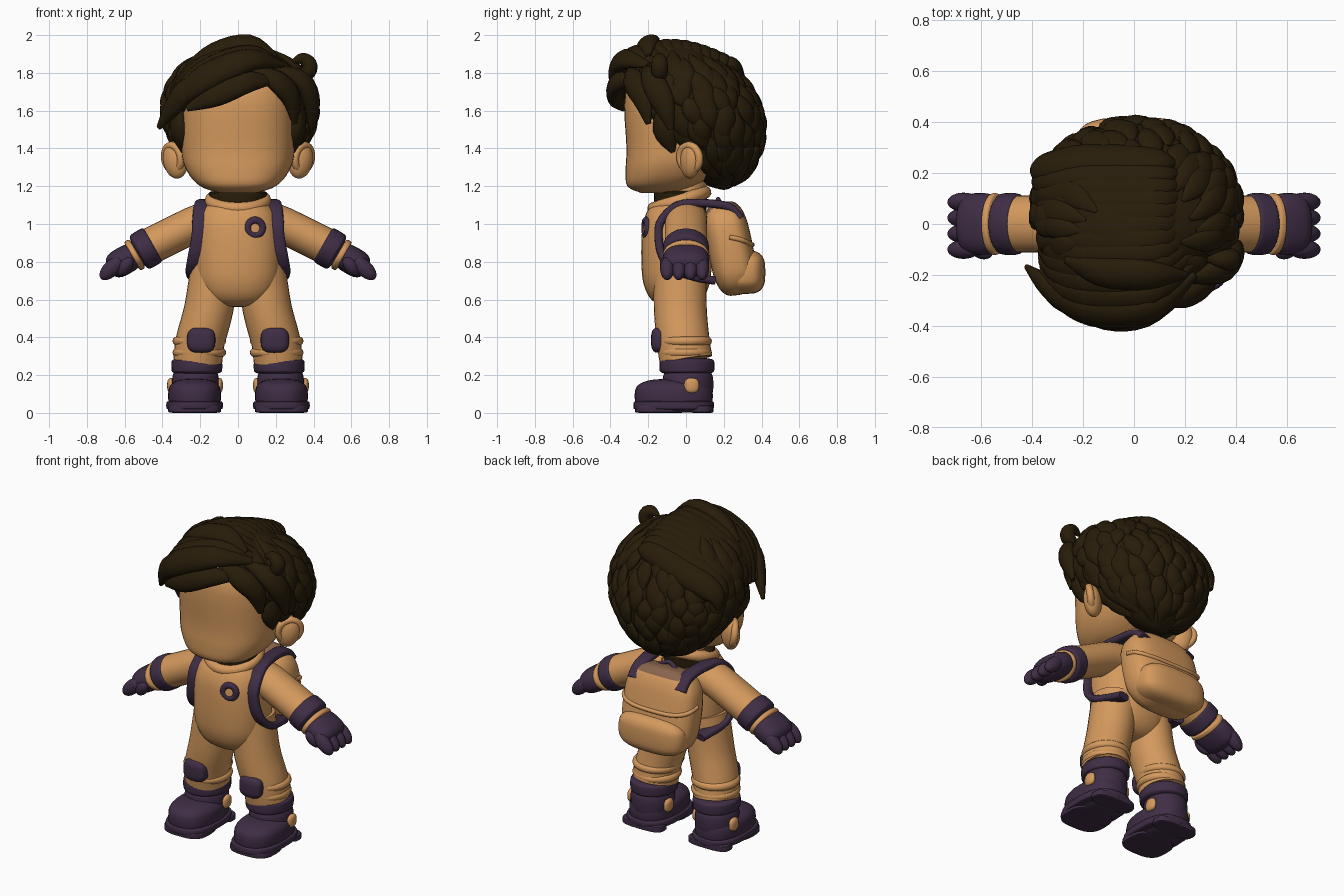
import bpy, bmesh, math, random
from mathutils import Vector

random.seed(4)
if "Cube" in bpy.data.objects:
    bpy.data.objects.remove(bpy.data.objects["Cube"], do_unlink=True)
made = []


def material(name, red, green, blue):
    mat = bpy.data.materials.new(name)
    mat.use_nodes = True
    colour = (red, green, blue, 1)
    mat.diffuse_color = colour
    mat.node_tree.nodes["Principled BSDF"].inputs["Base Color"].default_value = colour
    return mat


tan = material("tan", .66, .32, .11)
purple = material("dark purple", .05, .027, .06)
brown = material("dark brown", .021, .012, .003)
dull = material("dull brown", .25, .13, .075)


def smooth_rows(rows, steps=4):
    """Catmull-Rom interpolation of rows of (x, y, z, width, depth)."""
    rows = [Vector(row) for row in rows]
    padded = [rows[0]] + rows + [rows[-1]]
    result = []
    for a, b, c, d in zip(padded, padded[1:], padded[2:], padded[3:]):
        for i in range(steps):
            t = i / steps
            result.append(b + (c - a) * t / 2 + (a * 2 - b * 5 + c * 4 - d) * t * t / 2
                          + (b * 3 - a - c * 3 + d) * t ** 3 / 2)
    return result + [rows[-1]]


def signed_power(value, power):
    return math.copysign(abs(value) ** (2 / power), value)


def add_skin(bm, rows, power, ref, sides):
    """Loft superellipse rings: level ones if ref is None, otherwise across the path."""
    rows = smooth_rows(rows)
    centres = [Vector(row[:3]) for row in rows]
    last = len(rows) - 1
    rings = []
    for i, (row, centre) in enumerate(zip(rows, centres)):
        u, v = Vector((1, 0, 0)), Vector((0, 1, 0))
        if ref:
            tangent = (centres[min(i + 1, last)] - centres[max(i - 1, 0)]).normalized()
            u = tangent.cross(ref(centre)).normalized()
            v = u.cross(tangent)
        ring = []
        for k in range(sides):
            angle = math.tau * k / sides
            across = signed_power(math.cos(angle), power) * max(row[3], .002)
            along = signed_power(math.sin(angle), power) * max(row[4], .002)
            ring.append(bm.verts.new(centre + u * across + v * along))
        rings.append(ring)
    for low, high in zip(rings, rings[1:]):
        for k in range(sides):
            j = (k + 1) % sides
            bm.faces.new((low[k], low[j], high[j], high[k]))
    bm.faces.new(rings[0])
    bm.faces.new(rings[-1])


def part(name, mat, skins, power=2, ref=None, sides=28):
    bm = bmesh.new()
    for rows in skins:
        add_skin(bm, rows, power, ref, sides)
    bmesh.ops.recalc_face_normals(bm, faces=bm.faces)
    mesh = bpy.data.meshes.new(name)
    bm.to_mesh(mesh)
    bm.free()
    obj = bpy.data.objects.new(name, mesh)
    bpy.context.collection.objects.link(obj)
    mesh.materials.append(mat)
    made.append(obj)
    return obj


def pod(name, mat, centre, size, power=2, edge=2, rot=(0, 0, 0)):
    """Superellipsoid: power squares its outline, edge squares its profile."""
    rows = []
    for i in range(13):
        angle = math.pi * (i / 12 - .5)
        spread = signed_power(max(0, math.cos(angle)), edge)
        height = signed_power(math.sin(angle), edge)
        rows.append((0, 0, height * size[2], spread * size[0], spread * size[1]))
    obj = part(name, mat, [rows], power)
    obj.location, obj.rotation_euler = centre, rot
    return obj


def tube(name, mat, paths, width, depth, ref, taper=0.0, power=2, sides=16):
    """Tubes along paths, thinning towards both ends when taper is above zero."""
    skins = []
    for path in paths:
        rows = []
        for i, point in enumerate(path):
            thin = math.sin(math.pi * (.05 + .9 * i / (len(path) - 1))) ** taper
            rows.append((*point, width * thin, depth * thin))
        skins.append(rows)
    return part(name, mat, skins, power, ref, sides)


def hoop(name, mat, loc, major, minor, rot=(0, 0, 0)):
    bpy.ops.mesh.primitive_torus_add(location=loc, rotation=rot, major_radius=major,
                                     minor_radius=minor, major_segments=36)
    obj = bpy.context.object
    obj.name = name
    obj.data.materials.append(mat)
    made.append(obj)


def along_x(centre): return Vector((1, 0, 0))
def along_y(centre): return Vector((0, 1, 0))
def along_z(centre): return Vector((0, 0, 1))
def outward(centre): return centre - Vector((0, 0, 1.6))


# Head, neck and collar
part("head", tan, [[(0, -.14, 1.165, .1, .1), (0, -.13, 1.2, .2, .18), (0, -.08, 1.28, .27, .24),
                    (0, -.04, 1.4, .3, .275), (0, -.04, 1.7, .29, .28), (0, 0, 1.85, .2, .2)]], 2.5, sides=40)
pod("neck", tan, (0, 0, 1.15), (.12, .11, .1), edge=6)
pod("inner_collar", brown, (0, -.03, 1.12), (.155, .14, .055), edge=8)
hoop("collar", tan, (0, -.035, 1.125), .143, .033, (.3, 0, 0))

# Body
pod("torso", tan, (0, -.05, .85), (.23, .187, .29), 2.3, 3)
hoop("chest_badge", purple, (.09, -.21, .98), .04, .019, (math.pi / 2, 0, .2))

for s, side in ((1, "left"), (-1, "right")):
    # Ears
    pod(side + "_ear", tan, (s * .33, .025, 1.34), (.07, .05, .1), rot=(0, s * .15, s * .5))
    hoop(side + "_ear_rim", tan, (s * .345, .02, 1.35), .066, .021, (0, s * 1.7, -s * .7))

    # Legs, with folds above the boots
    tube(side + "_leg", tan, [[(s * .12, -.03, .78), (s * .155, -.03, .55), (s * .2, -.015, .38),
                               (s * .212, 0, .28)]], .13, .14, along_y, sides=28)
    for z in (.32, .38):
        hoop(side + "_trouser_fold", tan, (s * .205, -.005, z), .117, .025)
    pod(side + "_knee_patch", purple, (s * .195, -.14, .385), (.075, .045, .067), 3, 3)

    # Boots
    pod(side + "_boot_foot", purple, (s * .23, -.065, .09), (.14, .207, .09), 2.4, 3)
    pod(side + "_boot_ankle", purple, (s * .225, .01, .15), (.125, .135, .1), edge=3)
    pod(side + "_boot_cuff", purple, (s * .218, .005, .248), (.135, .146, .043), edge=5)
    pod(side + "_sole", purple, (s * .23, -.065, .04), (.15, .214, .025), 2.7, 6)
    for y, length, tread in ((-.15, .12, "toe"), (.085, .06, "heel")):
        pod(f"{side}_{tread}_tread", purple, (s * .23, y, .02), (.14, length, .02), 3, 8)
    for x, spot in ((.355, "outer"), (.1, "inner")):
        pod(f"{side}_{spot}_boot_button", tan, (s * x, .03, .145), (.02, .04, .04), edge=2.5)

    # Arms and gloves
    tube(side + "_arm", tan, [[(s * .1, 0, 1.03), (s * .2, 0, 1.01), (s * .33, 0, .95), (s * .48, 0, .875)]],
         .097, .112, along_y, sides=28)
    lean = (0, -s * 1.05, 0)
    pod(side + "_arm_cuff", purple, (s * .487, 0, .87), (.105, .122, .052), edge=5, rot=lean)
    pod(side + "_glove_ring", tan, (s * .547, 0, .836), (.088, .122, .02), edge=4, rot=lean)
    pod(side + "_glove", purple, (s * .605, 0, .805), (.074, .122, .09), 2.4, 3, lean)
    for i in range(4):
        pod(side + "_finger", purple, (s * .67, .062 * i - .1, .765), (.042, .037, .078),
            rot=(0, -s * .8, 0))
    pod(side + "_thumb", purple, (s * .6, -.1, .775), (.036, .036, .06), rot=(.3, -s * .7, 0))

    # Backpack straps, running on over the top of the pack
    tube(side + "_strap", purple, [[(s * .16, .29, 1.03), (s * .16, .23, 1.09), (s * .17, .1, 1.11),
                                    (s * .19, -.04, 1.1), (s * .2, -.13, 1.02), (s * .205, -.145, .93),
                                    (s * .225, -.12, .82), (s * .235, -.03, .74), (s * .2, .15, .7)]],
         .022, .042, along_x, power=3)

# Backpack
pack = pod("backpack", tan, (0, .235, .87), (.245, .12, .25), 3, 3.2, (.2, 0, 0))
pack.data.materials.append(dull)
for face in pack.data.polygons:
    face.material_index = int(face.center.z > .2 and abs(face.center.x) < .15)
pod("back_pocket", tan, (0, .315, .745), (.225, .105, .115), 3, 3)
arc = [math.pi * i / 12 for i in range(13)]
tube("pack_flap_edge", tan, [[(signed_power(math.cos(a), 3) * .24, .23 + signed_power(math.sin(a), 3) * .12,
                               .93 - .04 * math.sin(a)) for a in arc]], .013, .013, along_z)
tube("pack_handle", purple, [[(-.06, .18, 1.1), (0, .17, 1.13), (.06, .18, 1.1)]], .013, .013, along_y)


# Hair mass: a rounded form that leans forward as it rises
def hair_ring(z):
    f = max(0, min(1, (z - 1.18) / .79))
    spread = max(0, math.sin(math.pi * f ** 1.15)) ** .55
    return .01, .2 - .25 * f, z, .4 * spread, .325 * spread


def on_hair(z, angle):
    x, y, z, width, depth = hair_ring(z)
    return x + math.cos(angle) * width, y + math.sin(angle) * depth, z


part("hair_mass", brown, [[hair_ring(1.18 + .79 * (1 - math.cos(math.pi * i / 16)) / 2) for i in range(17)]],
     sides=40)

# Overlapping locks around the back and sides
locks = []
for row in range(9):
    for k in range(20):
        angle = math.tau * (k + row % 2 / 2 + random.uniform(-.2, .2)) / 20
        top = 1.9 - row * .073 + random.uniform(-.02, .02)
        drift = random.uniform(-.12, .2)
        length = random.uniform(.15, .2)
        tip = Vector(on_hair(top - length, angle + drift))
        if tip.y > .06 - (tip.z - 1.3) * .9 and tip.z > 1.19:
            locks.append([on_hair(top - length * i / 4, angle + drift * i / 4) for i in range(5)])
tube("hair_locks", brown, locks, .052, .026, outward, 1, sides=12)

# Long strands swept from the parting over to the right
strands = []
for i in range(12):
    t = i / 8
    rise = math.sin(math.pi * (.2 + t * .5))
    strands.append([(.24 - .06 * t, .32 * t - .2, 1.8 + .07 * rise),
                    (.07, .42 * t - .33, 1.78 + .155 * rise),
                    (-.14 - .05 * t, .43 * t - .345, 1.69 + .17 * rise),
                    (-.27 - .06 * t, .38 * t - .3, 1.64 + .1 * rise),
                    (-.36 - .02 * t, .33 * t - .23, 1.57 + .05 * rise)])
tube("swept_strands", brown, strands, .08, .055, outward, .8)

# Fringe, side locks, crown tuft and sideburns
fringe = [[(.2, -.28, 1.76), (.04, -.36, 1.75), (-.12, -.37, 1.68), (-.27, -.33, 1.61)],
          [(-.05, -.33, 1.8), (-.24, -.31, 1.73), (-.33, -.25, 1.64), (-.42, -.17, 1.51)],
          [(.08, -.3, 1.82), (.2, -.28, 1.76), (.28, -.23, 1.67), (.3, -.2, 1.53)],
          [(.2, -.22, 1.83), (.34, -.18, 1.76), (.39, -.12, 1.64), (.39, -.08, 1.5)],
          [(.2, -.2, 1.89), (.06, -.2, 1.955), (-.13, -.19, 1.91), (-.27, -.14, 1.84)]]
for s in (1, -1):
    fringe.append([(s * .32, -.13, 1.66), (s * .31, -.11, 1.5), (s * .29, -.07, 1.38)])
tube("fringe", brown, fringe, .068, .048, outward, .8)
curl = [(.33 + .05 * math.sin(a), -.14, 1.83 - .045 * math.cos(a)) for a in (-1, 0, 1, 2, 3, 4)]
tube("side_curl", brown, [curl], .042, .045, along_y, .7)

# Shading
bpy.ops.object.select_all(action="DESELECT")
for obj in made:
    obj.select_set(True)
bpy.context.view_layer.objects.active = made[0]
bpy.ops.object.shade_smooth_by_angle(angle=math.radians(50))
